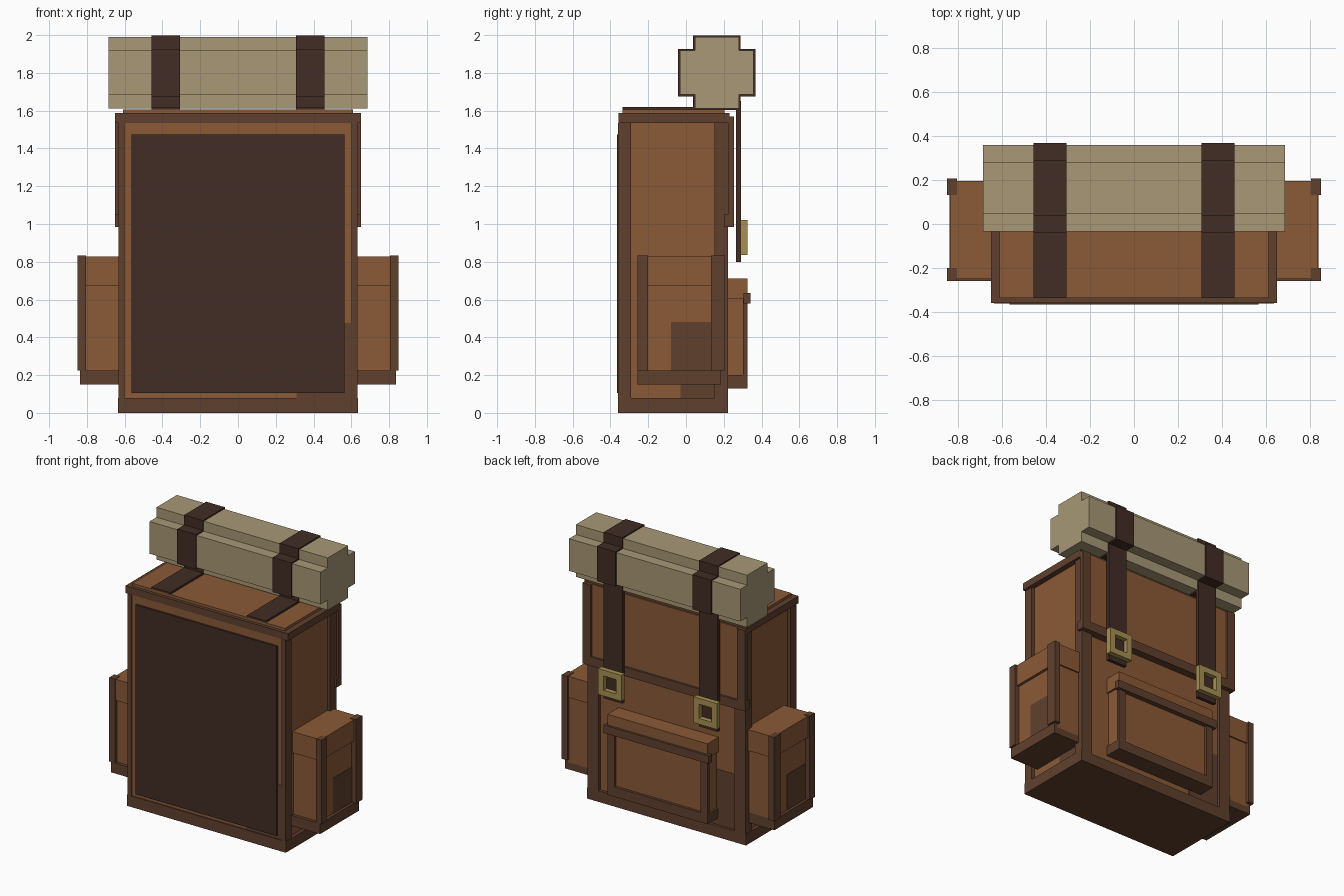
import bpy, bmesh

if "Cube" in bpy.data.objects:
    bpy.data.objects.remove(bpy.data.objects["Cube"])


def material(name, rgb):
    m = bpy.data.materials.new(name)
    m.diffuse_color = (*rgb, 1)
    m.use_nodes = True
    m.node_tree.nodes["Principled BSDF"].inputs["Base Color"].default_value = m.diffuse_color
    return m


LEATHER = material("tan leather", (0.258, 0.102, 0.037))
TRIM = material("brown trim", (0.117, 0.051, 0.027))
DARK = material("dark strap leather", (0.054, 0.026, 0.018))
CANVAS = material("canvas", (0.392, 0.314, 0.181))
BRASS = material("brass", (0.39, 0.28, 0.085))


def finish(name, bm, mat):
    bmesh.ops.recalc_face_normals(bm, faces=bm.faces)
    me = bpy.data.meshes.new(name)
    bm.to_mesh(me)
    bm.free()
    me.materials.append(mat)
    ob = bpy.data.objects.new(name, me)
    bpy.context.collection.objects.link(ob)
    return ob


def box(name, mat, x, y, z):
    """Box from (low, high) ranges on each axis."""
    bm = bmesh.new()
    bmesh.ops.create_cube(bm, size=1)
    for v in bm.verts:
        v.co = [r[0] if c < 0 else r[1] for c, r in zip(v.co, (x, y, z))]
    return finish(name, bm, mat)


def pair(name, mat, x, y, z):
    """The same box on the right and mirrored on the left."""
    box(name + "_right", mat, x, y, z)
    box(name + "_left", mat, (-x[1], -x[0]), y, z)


def cross_bar(name, mat, x, grow=0.0):
    """Bar with a plus-shaped section, like a blocky cylinder."""
    ya, yb, yc, yd = -0.033 - grow, 0.047 - grow, 0.28 + grow, 0.358 + grow
    za, zb, zc, zd = 1.612 - grow, 1.685 - grow, 1.918 + grow, 1.99 + grow
    section = [(yb, za), (yc, za), (yc, zb), (yd, zb), (yd, zc), (yc, zc),
               (yc, zd), (yb, zd), (yb, zc), (ya, zc), (ya, zb), (yb, zb)]
    bm = bmesh.new()
    face = bm.faces.new([bm.verts.new((x[0], y, z)) for y, z in section])
    ext = bmesh.ops.extrude_face_region(bm, geom=[face])["geom"]
    bmesh.ops.translate(bm, vec=(x[1] - x[0], 0, 0),
                        verts=[g for g in ext if isinstance(g, bmesh.types.BMVert)])
    return finish(name, bm, mat)


# Main bag and its trim
box("bag_body", LEATHER, (-0.61, 0.61), (-0.352, 0.2), (0.04, 1.56))
box("bag_base", TRIM, (-0.635, 0.635), (-0.36, 0.222), (0, 0.08))
pair("pad_side_post", TRIM, (0.6, 0.632), (-0.36, -0.29), (0.08, 1.535))
pair("pocket_side_post", TRIM, (0.545, 0.632), (0.15, 0.222), (0.08, 1.535))
box("back_pad", DARK, (-0.565, 0.565), (-0.366, -0.34), (0.105, 1.475))

# Lid
box("lid_rim", TRIM, (-0.65, 0.65), (-0.358, 0.23), (1.535, 1.587))
box("lid_top", LEATHER, (-0.61, 0.61), (-0.335, 0.205), (1.55, 1.606))

# Hanging flap
box("flap_panel", LEATHER, (-0.6, 0.6), (0.19, 0.24), (1.02, 1.57))
pair("flap_edge", TRIM, (0.585, 0.65), (0.222, 0.255), (1.05, 1.57))
box("flap_hem", TRIM, (-0.65, 0.65), (0.2, 0.255), (0.985, 1.05))

# Side pockets
pair("side_pocket", LEATHER, (0.6, 0.815), (-0.235, 0.185), (0.2, 0.7))
pair("side_pocket_cover", LEATHER, (0.6, 0.835), (-0.25, 0.195), (0.675, 0.828))
pair("side_pocket_base", TRIM, (0.6, 0.837), (-0.258, 0.185), (0.15, 0.225))
for label, y in (("near", (-0.258, -0.2)), ("far", (0.132, 0.207))):
    pair("side_pocket_post_" + label, TRIM, (0.805, 0.85), y, (0.225, 0.832))

# Large pocket opposite the back pad
box("big_pocket", LEATHER, (-0.385, 0.385), (0.19, 0.307), (0.18, 0.62))
box("big_pocket_cover", LEATHER, (-0.4, 0.4), (0.19, 0.326), (0.605, 0.712))
box("big_pocket_base", TRIM, (-0.4, 0.4), (0.19, 0.326), (0.13, 0.2))
pair("big_pocket_post", TRIM, (0.345, 0.4), (0.303, 0.326), (0.2, 0.6))
box("big_pocket_hem", TRIM, (-0.42, 0.42), (0.305, 0.342), (0.578, 0.636))

# Worn darker patches
box("pad_side_patch", TRIM, (0.31, 0.61), (-0.354, -0.351), (0.08, 0.475))
box("pocket_side_patch", TRIM, (-0.545, -0.3), (0.199, 0.203), (0.08, 0.48))
box("body_patch_right", TRIM, (0.609, 0.613), (-0.03, 0.15), (0.08, 0.48))
box("body_patch_left", TRIM, (-0.613, -0.609), (-0.29, -0.1), (0.08, 0.48))
box("side_pocket_patch_right", TRIM, (0.814, 0.818), (-0.08, 0.132), (0.225, 0.48))
box("side_pocket_patch_left", TRIM, (-0.818, -0.814), (-0.2, 0.01), (0.225, 0.48))

# Bedroll
cross_bar("bedroll", CANVAS, (-0.685, 0.685))

# Straps around the bedroll, over the lid and down to the buckles
for side, cx in (("right", 0.382), ("left", -0.382)):
    x = (cx - 0.075, cx + 0.075)
    cross_bar("bedroll_strap_" + side, DARK, x, 0.009)
    box("lid_strap_" + side, DARK, x, (-0.335, 0.1), (1.6, 1.62))
    box("hanging_strap_" + side, DARK, x, (0.264, 0.29), (0.8, 1.65))
    for s, label in ((-1, "inner"), (1, "outer")):
        bx = cx + s * 0.072
        box(f"buckle_{label}_bar_{side}", BRASS, (bx - 0.021, bx + 0.021),
            (0.288, 0.325), (0.835, 1.022))
        bz = 0.9285 + s * 0.0725
        box(f"buckle_cross_{label}_bar_{side}", BRASS, (cx - 0.051, cx + 0.051),
            (0.288, 0.325), (bz - 0.021, bz + 0.021))
